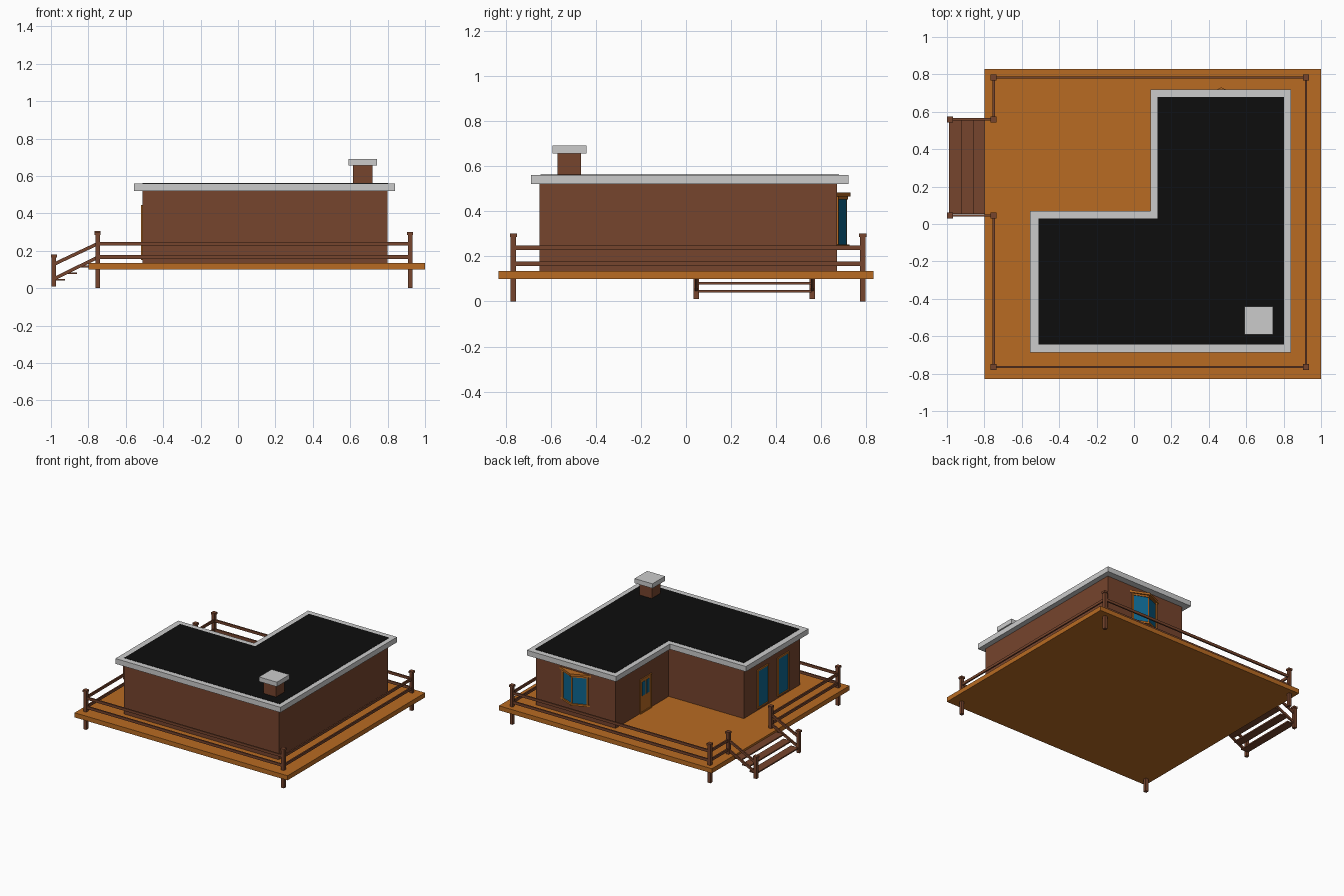
import bpy, bmesh
from mathutils import Vector

if "Cube" in bpy.data.objects:
    bpy.data.objects.remove(bpy.data.objects["Cube"])


def material(name, rgb):
    m = bpy.data.materials.new(name)
    m.diffuse_color = (*rgb, 1)
    m.use_nodes = True
    m.node_tree.nodes["Principled BSDF"].inputs["Base Color"].default_value = m.diffuse_color
    return m


ORANGE = material("orange wood", (0.48, 0.145, 0.016))
BROWN = material("brown wood", (0.18, 0.058, 0.026))
PALE = material("pale trim", (0.6, 0.6, 0.6))
BLACK = material("black roofing", (0.004, 0.004, 0.004))
BLUE = material("blue glass", (0.004, 0.13, 0.27))


def finish(name, bm, mat):
    bmesh.ops.recalc_face_normals(bm, faces=bm.faces)
    me = bpy.data.meshes.new(name)
    bm.to_mesh(me)
    bm.free()
    me.materials.append(mat)
    ob = bpy.data.objects.new(name, me)
    bpy.context.collection.objects.link(ob)
    return ob


def prism(name, pts, z0, z1, mat):
    """Vertical extrusion of a plan outline."""
    bm = bmesh.new()
    f = bm.faces.new([bm.verts.new((x, y, z0)) for x, y in pts])
    up = bmesh.ops.extrude_face_region(bm, geom=[f])["geom"]
    for v in up:
        if isinstance(v, bmesh.types.BMVert):
            v.co.z = z1
    return finish(name, bm, mat)


def box(name, x0, x1, y0, y1, z0, z1, mat):
    return prism(name, [(x0, y0), (x1, y0), (x1, y1), (x0, y1)], z0, z1, mat)


def rail(name, a, b, w=0.011, h=0.02):
    """Bar between two points, with vertical cut ends."""
    a, b = Vector(a), Vector(b)
    d = b - a
    side = Vector((-d.y, d.x, 0)).normalized() * w / 2
    up = Vector((0, 0, h / 2))
    bm = bmesh.new()
    ends = [[bm.verts.new(p + s * side + t * up)
             for s, t in ((-1, -1), (1, -1), (1, 1), (-1, 1))] for p in (a, b)]
    for e in ends:
        bm.faces.new(e)
    for i in range(4):
        j = (i + 1) % 4
        bm.faces.new((ends[0][i], ends[0][j], ends[1][j], ends[1][i]))
    return finish(name, bm, BROWN)


def post(name, x, y, z0, z1):
    box(name, x - .012, x + .012, y - .012, y + .012, z0, z1 - .015, BROWN)
    box(name + "_cap", x - .016, x + .016, y - .016, y + .016, z1 - .015, z1, BROWN)


def ell(x0, x1, xi, y0, yi, y1):
    return [(x0, y0), (x1, y0), (x1, y1), (xi, y1), (xi, yi), (x0, yi)]


# deck
box("deck", -.80, 1.0, -.83, .83, .10, .135, ORANGE)

# house walls and flat roof
prism("walls", ell(-.51, .80, .125, -.65, .03, .67), .135, .52, BROWN)
prism("roof_trim", ell(-.555, .84, .087, -.687, .07, .72), .52, .56, PALE)
prism("roof_surface", ell(-.51, .803, .125, -.645, .03, .678), .555, .562, BLACK)

# chimney
box("chimney", .615, .72, -.57, -.465, .56, .655, BROWN)
box("chimney_cap", .592, .743, -.592, -.44, .655, .69, PALE)

# fence posts and rails
XL, XR, YF, YB, S0, S1 = -.75, .92, -.765, .783, .045, .56
for x in (XL, XR):
    for y in (YF, YB):
        post("fence_post", x, y, 0, .30)
for y in (S0, S1):
    post("gate_post", XL, y, .135, .305)
for z in (.167, .238):
    rail("front_rail", (XL, YF, z), (XR, YF, z))
    rail("back_rail", (XL, YB, z), (XR, YB, z))
    rail("right_rail", (XR, YF, z), (XR, YB, z))
    rail("left_rail", (XL, YF, z), (XL, S0, z))
    rail("left_rail_short", (XL, S1, z), (XL, YB, z))

# stairs with handrails
for y in (S0, S1):
    post("stair_post", -.984, y, .01, .18)
    rail("stair_handrail", (-.984, y, .128), (XL, y, .238))
    rail("stair_lower_rail", (-.984, y, .05), (XL, y, .165))
for i in range(3):
    x = -.988 + i * .063
    box("stair_tread", x, x + .063, S0 + .008, S1 - .003,
        .04 + i * .035, .05 + i * .035, BROWN)


def side_panel(name, x, y0, y1, z0, z1, depth, mat):
    """Plate standing off a wall that faces -x."""
    box(name, x - depth, x + .002, y0, y1, z0, z1, mat)


def frame(name, x, y0, y1, z0, z1, t):
    for a, b in ((y0, y0 + t), (y1 - t, y1)):
        side_panel(name + "_jamb", x, a, b, z0, z1, .009, ORANGE)
    for a, b in ((z0, z0 + t), (z1 - t, z1)):
        side_panel(name + "_crosspiece", x, y0 + t, y1 - t, a, b, .009, ORANGE)


# two tall windows on the left wall
for y in (-.195, -.44):
    side_panel("window_glass", -.51, y - .06, y + .06, .16, .435, .004, BLUE)
    frame("window", -.51, y - .068, y + .068, .15, .445, .01)

# door with two narrow panes
side_panel("door", .125, .25, .375, .135, .385, .005, ORANGE)
frame("door_frame", .125, .243, .385, .135, .395, .01)
for y in (.287, .341):
    side_panel("door_pane", .125, y - .018, y + .018, .265, .37, .007, BLUE)

# pointed bay window on the back wall
CX, WALL = .467, .668


def bay(name, half, depth, z0, z1, mat):
    prism(name, [(CX - half, WALL), (CX + half, WALL), (CX, WALL + depth)], z0, z1, mat)


bay("bay_glass", .108, .044, .25, .465, BLUE)
bay("bay_sill", .128, .056, .238, .252, ORANGE)
bay("bay_header", .116, .05, .452, .466, ORANGE)
bay("bay_roof", .138, .062, .465, .482, ORANGE)
for s in (-1, 1):
    x = CX + s * .106
    box("bay_jamb", x - .006, x + .006, WALL, WALL + .009, .25, .465, ORANGE)
box("bay_mullion", CX - .004, CX + .004, .70, .714, .25, .465, ORANGE)
